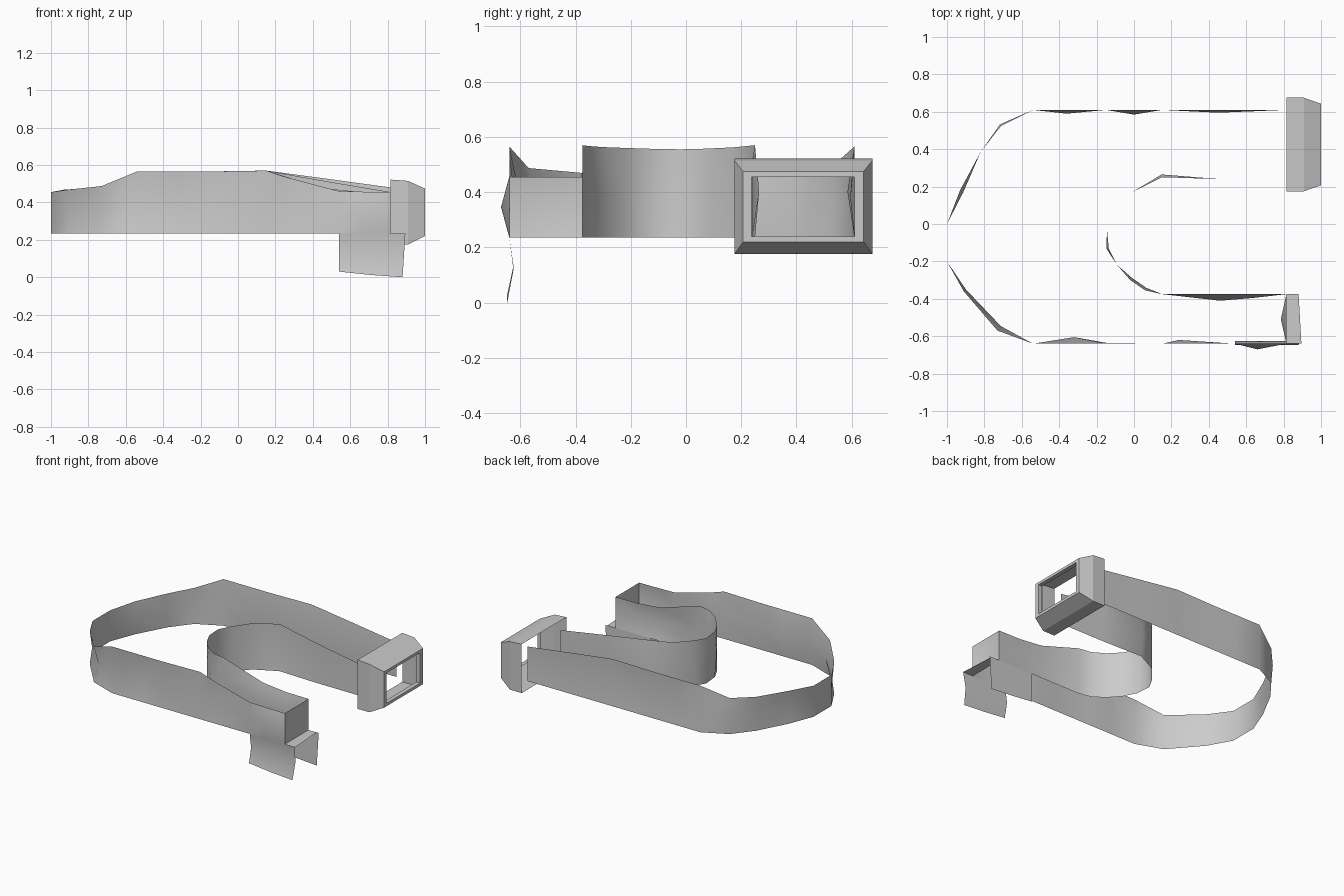
import bpy
from mathutils import Vector

BASE = 0.235


def make(name, verts, faces, smooth=True):
    mesh = bpy.data.meshes.new(name)
    mesh.from_pydata(verts, [], faces)
    mesh.update()
    ob = bpy.data.objects.new(name, mesh)
    bpy.context.collection.objects.link(ob)
    bpy.context.view_layer.objects.active = ob
    ob.select_set(True)
    if smooth:
        bpy.ops.object.shade_smooth_by_angle(angle=0.7)
    ob.select_set(False)
    return ob


def ribbon(name, pts):
    """Upright wall along (x, y, top, bulge); bulge pushes mid-height to the left of travel."""
    verts, n = [], len(pts)
    for i, (x, y, top, bulge) in enumerate(pts):
        a, b = pts[max(i - 1, 0)], pts[min(i + 1, n - 1)]
        d = Vector((b[0] - a[0], b[1] - a[1])).normalized()
        verts += [(x, y, BASE),
                  (x - d.y * bulge, y + d.x * bulge, (BASE + top) / 2),
                  (x, y, top)]
    faces = [(3*i + k, 3*i + 3 + k, 3*i + 4 + k, 3*i + 1 + k)
             for i in range(n - 1) for k in (0, 1)]
    return make(name, verts, faces)


# Outer wall: back leg, round the left end, front leg
ribbon("outer_wall", [
    (0.815, 0.61, 0.48, 0), (0.45, 0.61, 0.53, 0.015), (0.15, 0.61, 0.57, 0),
    (0, 0.61, 0.568, 0.025), (-0.15, 0.61, 0.565, 0), (-0.36, 0.61, 0.565, 0.02),
    (-0.54, 0.61, 0.565, 0), (-0.71, 0.525, 0.49, -0.01), (-0.82, 0.385, 0.475, 0),
    (-0.93, 0.18, 0.468, 0.02), (-1, 0, 0.455, 0), (-1, -0.2, 0.455, 0),
    (-0.91, -0.36, 0.468, 0.015), (-0.73, -0.57, 0.487, 0.03), (-0.54, -0.64, 0.565, 0),
    (-0.32, -0.64, 0.565, 0.035), (-0.15, -0.64, 0.565, 0.005), (0.15, -0.64, 0.57, 0),
    (0.24, -0.64, 0.54, 0.02), (0.54, -0.64, 0.46, 0), (0.66, -0.64, 0.457, -0.03),
    (0.815, -0.64, 0.455, 0)])

# Inner wall: same travel around the central slot
ribbon("inner_wall", [
    (0.815, 0.24, 0.455, 0), (0.46, 0.24, 0.515, 0), (0.15, 0.25, 0.57, -0.015),
    (-0.01, 0.17, 0.562, 0), (-0.1, 0.06, 0.557, 0), (-0.145, -0.02, 0.555, 0),
    (-0.135, -0.13, 0.557, -0.012), (-0.09, -0.22, 0.56, 0), (-0.02, -0.3, 0.563, 0.015),
    (0.06, -0.355, 0.567, 0.015), (0.15, -0.375, 0.57, 0), (0.46, -0.375, 0.475, -0.035),
    (0.64, -0.375, 0.457, -0.02), (0.815, -0.375, 0.455, 0)])

# Hanging flaps below the front leg
for name, y, dent in (("front_flap", -0.64, 0.015), ("rear_flap", -0.375, 0)):
    cols = [(0.54, 0.54, 0.03), (0.71, 0.71, 0.012), (0.895, 0.88, 0.0)]
    v = []
    for i, (xt, xb, zb) in enumerate(cols):
        v += [(xt, y, BASE), ((xt + xb) / 2, y + dent, (BASE + zb) / 2),
              (xb, y - dent * 0.5, zb)]
    make(name, v, [(3*i + k, 3*i + 3 + k, 3*i + 4 + k, 3*i + 1 + k)
                   for i in (0, 1) for k in (0, 1)])

# Closing plate and ledge at the end of the front leg
ribbon("end_plate", [(0.815, -0.64, 0.455, 0), (0.815, -0.51, 0.455, 0.03),
                     (0.815, -0.375, 0.455, 0)])
make("end_ledge", [(0.815, -0.64, BASE), (0.895, -0.64, BASE),
                   (0.88, -0.375, BASE), (0.815, -0.375, BASE)], [(0, 1, 2, 3)], False)

# Mouth frame: bevelled open collar with a flat front rim
rings = [(0.815, 0.175, 0.675, 0.175, 0.522), (0.908, 0.175, 0.675, 0.175, 0.515),
         (1.0, 0.207, 0.643, 0.22, 0.474), (1.0, 0.237, 0.61, 0.24, 0.455),
         (0.97, 0.237, 0.61, 0.24, 0.455)]
v = []
for x, y0, y1, z0, z1 in rings:
    v += [(x, y0, z0), (x, y1, z0), (x, y1, z1), (x, y0, z1)]
make("mouth_frame", v, [(4*r + k, 4*r + (k + 1) % 4, 4*r + 4 + (k + 1) % 4, 4*r + 4 + k)
                        for r in range(len(rings) - 1) for k in range(4)], False)
